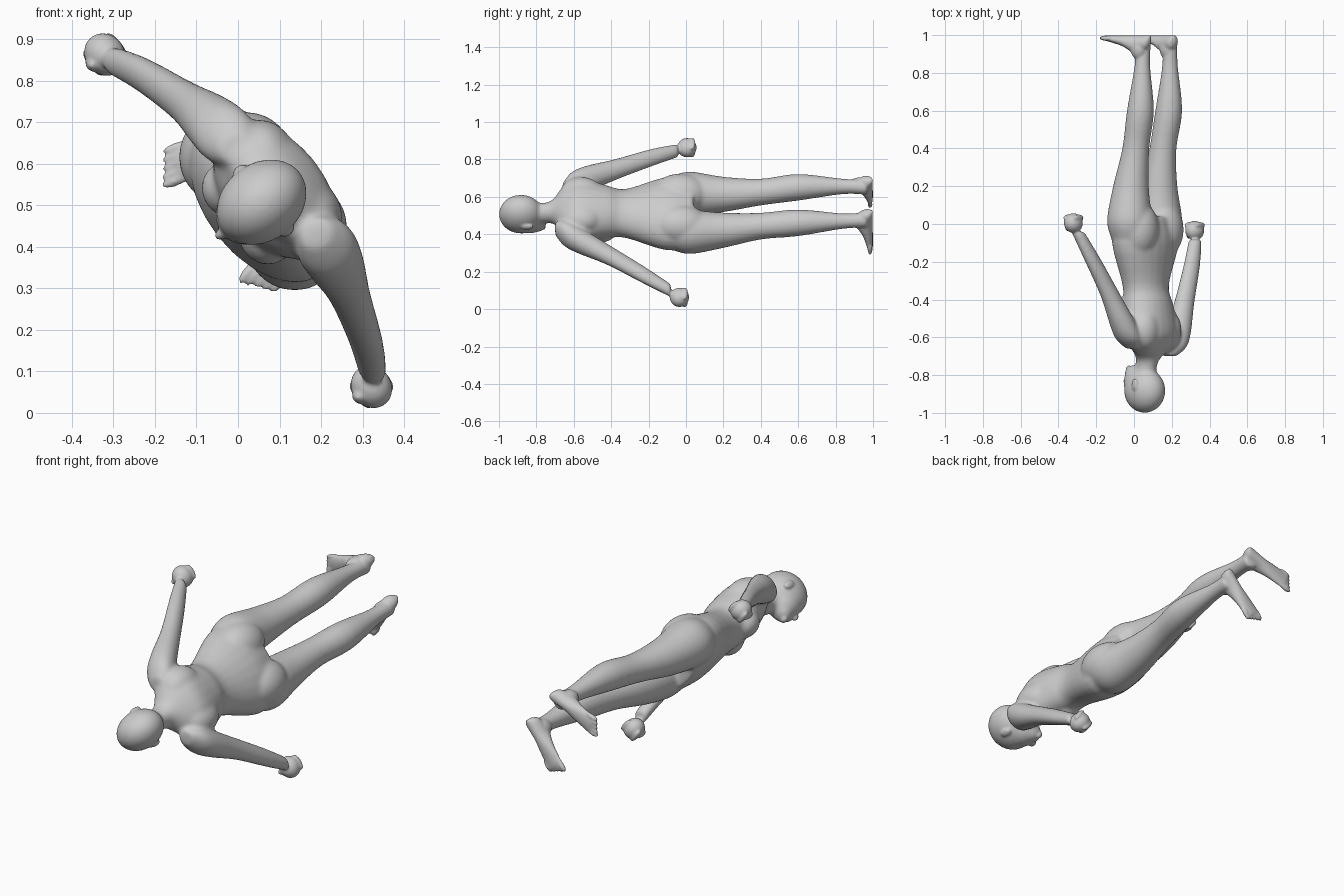
import bpy, bmesh, math
from mathutils import Vector, Matrix

if "Cube" in bpy.data.objects:
    bpy.data.objects.remove(bpy.data.objects["Cube"])

# Body frame: LAT across the shoulders, FWD the way the face looks, Y from head to feet
LAT = Vector((0.62, 0, -0.785)).normalized()
FWD = Vector((-0.785, 0, -0.62)).normalized()
YAX = Vector((0, 1, 0))
MID = Vector((0.06, 0, 0.51))
bm = bmesh.new()


def at(s, y, f):
    return MID + LAT * s + FWD * f + YAX * y


def smooth_keys(keys, steps=4):
    """Catmull-Rom interpolation of rows of numbers."""
    rows = [Vector(k) for k in keys]
    out = []
    for i in range(len(rows) - 1):
        p, q = rows[i], rows[i + 1]
        o, r = rows[max(i - 1, 0)], rows[min(i + 2, len(rows) - 1)]
        for k in range(steps):
            t = k / steps
            out.append(p + (q - o) * t / 2 + (o * 2 - p * 5 + q * 4 - r) * t * t / 2
                       + (p * 3 - o - q * 3 + r) * t ** 3 / 2)
    return out + [rows[-1]]


def loft(rings, u=LAT, v=FWD, n=24):
    """Closed tube through rings of (centre, half width along u, half width along v)."""
    loops = []
    for c, a, b in rings:
        loops.append([bm.verts.new(c + u * a * math.cos(2 * math.pi * i / n)
                                   + v * b * math.sin(2 * math.pi * i / n)) for i in range(n)])
    for p, q in zip(loops, loops[1:]):
        for i in range(n):
            j = (i + 1) % n
            bm.faces.new((p[i], p[j], q[j], q[i]))
    bm.faces.new(loops[0][::-1])
    bm.faces.new(loops[-1])


def ball(c, a, y, f, u=LAT, v=FWD):
    """Ellipsoid with half sizes along u, Y and v."""
    m = Matrix((u * a, YAX * y, v * f)).transposed().to_4x4()
    bmesh.ops.create_uvsphere(bm, u_segments=24, v_segments=14, radius=1,
                              matrix=Matrix.Translation(c) @ m)


def fuse(obj, iterations):
    """Melt all parts gathered so far into one smooth skin."""
    bmesh.ops.recalc_face_normals(bm, faces=bm.faces)
    bm.to_mesh(obj.data)
    obj.modifiers.clear()
    skin = obj.modifiers.new("skin", 'REMESH')
    skin.mode = 'VOXEL'
    skin.voxel_size = 0.006
    skin.use_smooth_shade = True
    soften = obj.modifiers.new("soften", 'SMOOTH')
    soften.factor = 0.5
    soften.iterations = iterations


body = bpy.data.objects.new("human_body", bpy.data.meshes.new("human_body"))
bpy.context.collection.objects.link(body)

# Torso and neck: y, forward offset, half width, half depth
torso = [(-.80, .01, .058, .066), (-.72, -.015, .06, .062), (-.65, -.042, .15, .085),
         (-.57, -.04, .19, .118), (-.42, -.018, .152, .118), (-.32, -.002, .145, .108),
         (-.10, 0, .226, .138), (.04, .005, .19, .12)]
loft([(at(0, y, f), a, b) for y, f, a, b in smooth_keys(torso)])

# Head: skull, face, jaw
ball(at(0, -.882, .004), .095, .119, .118)
ball(at(0, -.84, .047), .076, .095, .08)
ball(at(0, -.79, .072), .052, .045, .055)

# Leg: y, sideways, forward, radius
leg = [(-.08, .115, 0, .105), (.02, .13, 0, .119), (.2, .122, -.004, .095),
       (.4, .116, -.032, .072), (.6, .121, -.067, .072), (.84, .118, -.078, .042),
       (.97, .112, -.08, .043)]
# Arm: y, sideways, forward, half width, half depth
arm = [(-.68, .14, -.04, .035, .04), (-.63, .175, -.04, .068, .072),
       (-.55, .218, -.034, .075, .07), (-.4, .298, -.014, .062, .05),
       (-.2, .412, .024, .053, .039), (-.06, .487, .06, .038, .034)]
# Sole: share of foot length, half width, half height
sole = [(-.1, .012, .02), (0, .034, .038), (.3, .036, .046), (.6, .042, .028), (1, .048, .014)]

# Large limb forms; the arms differ slightly in how they hang
for side in (-1, 1):
    dy, df = -side * .02, -side * .012
    ball(at(side * .072, -.45, .05), .07, .08, .062)
    ball(at(side * .09, -.56, -.075), .085, .11, .072)
    ball(at(side * .105, -.03, -.04), .11, .15, .105)
    loft([(at(side * s - .006, y, f), r, r) for y, s, f, r in smooth_keys(leg)])
    loft([(at(side * s, y + dy, f + df), a, b) for y, s, f, a, b in smooth_keys(arm)])

# Blend the large forms strongly and keep the result as the base
fuse(body, 35)
soft = body.evaluated_get(bpy.context.evaluated_depsgraph_get())
bm.clear()
bm.from_mesh(soft.to_mesh())
soft.to_mesh_clear()

# Brow, nose, lips, chin
ball(at(0, -.88, .092), .05, .02, .028)
ball(at(0, -.833, .125), .013, .026, .02)
ball(at(0, -.797, .118), .024, .014, .013)
ball(at(0, -.765, .108), .022, .016, .018)

for side in (-1, 1):
    ball(at(side * .092, -.85, -.002), .012, .034, .02)

    # Fist with curled fingers and thumb
    c = at(side * .513, -.015 - side * .02, .076 - side * .004)
    ball(c, .054, .052, .048)
    for i in range(4):
        ball(c + FWD * (.034 - .023 * i) + YAX * .028, .04, .018, .0135)
    ball(c + FWD * .04 - YAX * .01, .018, .034, .014)

    # Foot pointing slightly outward, heel bone and five toes
    h, t = at(side * .111 - .02, 0, -.112), at(side * .17 - .028, 0, .112)
    d = (t - h).normalized()
    w = d.cross(YAX)
    if w.dot(LAT) * side > 0:
        w = -w
    loft([(h.lerp(t, k) + YAX * (.999 - b), a, b) for k, a, b in smooth_keys(sole)], w, YAX)
    ball(h + d * .045 + YAX * .93, .038, .06, .045, w, d)
    for i in range(5):
        ball(t + w * (.034 - .019 * i) + d * (.016 - .008 * i) + YAX * .984,
             .0095 if i else .013, .013, .034, w, d)

# One continuous smooth skin over everything
fuse(body, 5)
bm.free()
